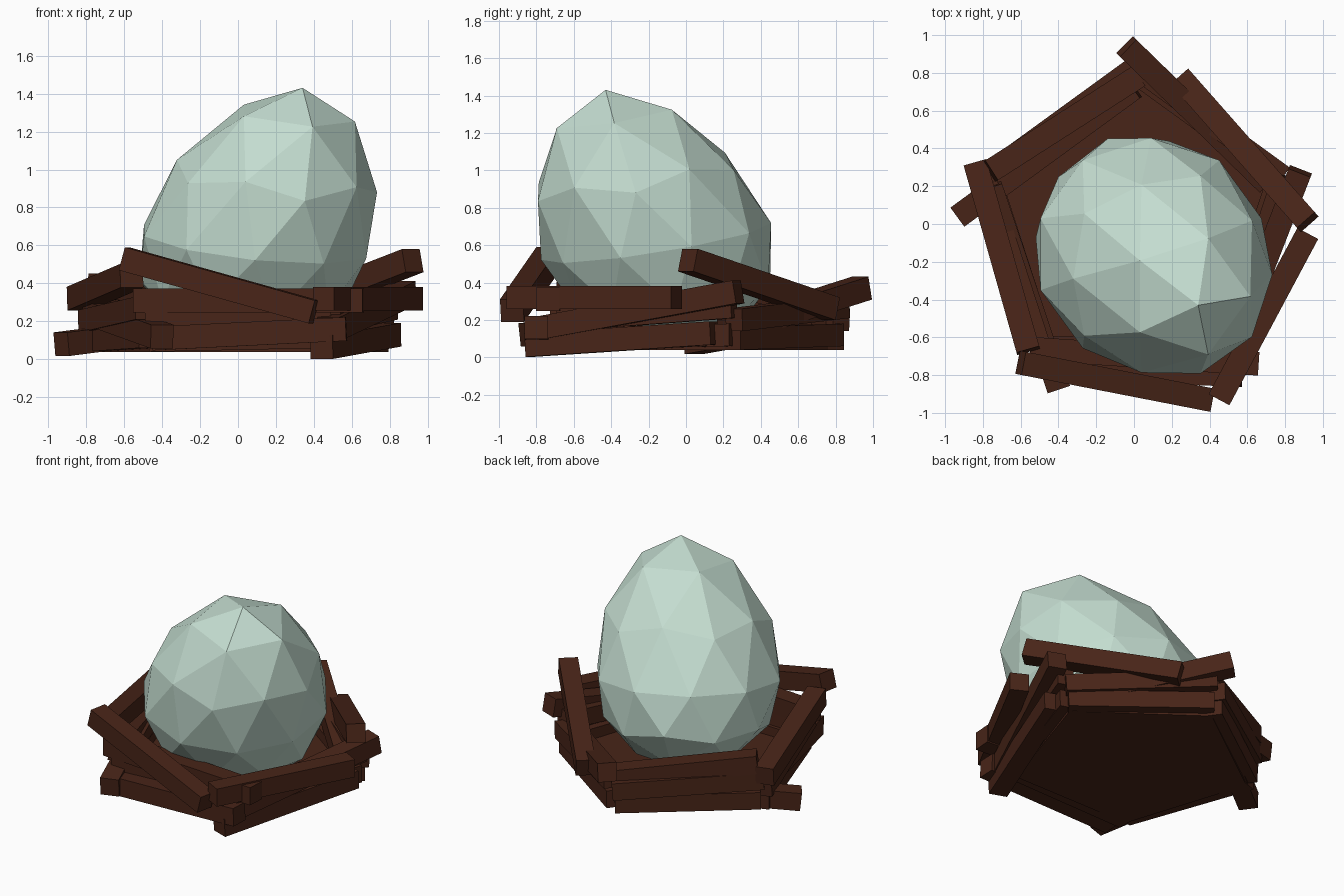
import bpy, bmesh, math
from mathutils import Vector, Matrix

if "Cube" in bpy.data.objects:
    bpy.data.objects.remove(bpy.data.objects["Cube"])


def material(name, rgb):
    m = bpy.data.materials.new(name)
    m.diffuse_color = (*rgb, 1)
    m.use_nodes = True
    m.node_tree.nodes["Principled BSDF"].inputs["Base Color"].default_value = m.diffuse_color
    return m


shell = material("pale_green_shell", (0.55, 0.72, 0.63))
bark = material("dark_brown_wood", (0.065, 0.018, 0.009))


def finish(bm, name, mat):
    me = bpy.data.meshes.new(name)
    bmesh.ops.recalc_face_normals(bm, faces=bm.faces)
    bm.to_mesh(me)
    bm.free()
    ob = bpy.data.objects.new(name, me)
    ob.data.materials.append(mat)
    bpy.context.collection.objects.link(ob)
    return ob


def beam(name, a, b, w=0.125, h=0.125, roll=0.0):
    """Square timber running between the end centres a and b."""
    a, b = Vector(a), Vector(b)
    x = (b - a).normalized()
    y = Vector((0, 0, 1)).cross(x).normalized()
    z = x.cross(y)
    rot = Matrix((x, y, z)).transposed().to_4x4()
    bm = bmesh.new()
    bmesh.ops.create_cube(bm, size=1)
    for v in bm.verts:
        v.co = Vector((v.co.x * (b - a).length, v.co.y * w, v.co.z * h))
    mat = Matrix.Translation((a + b) / 2) @ rot @ Matrix.Rotation(math.radians(roll), 4, 'X')
    bmesh.ops.transform(bm, matrix=mat, verts=bm.verts)
    return finish(bm, name, bark)


# Egg: icosphere stretched towards the top, leaning to the front right
bm = bmesh.new()
bmesh.ops.create_icosphere(bm, subdivisions=2, radius=1)
for v in bm.verts:
    x, y, t = v.co.x * 0.615, v.co.y * 0.615, v.co.z
    rise = 0.62 * t + 0.19 * t * t if t > 0 else 0.58 * t
    v.co = (0.09 + 0.17 * t + 0.08 * t * t + x,
            -0.16 - 0.22 * t - 0.05 * t * t + y,
            0.62 + rise - 0.1 * x + 0.16 * y)
finish(bm, "egg", shell)

# Nest floor: pentagonal slab
bm = bmesh.new()
bmesh.ops.create_cone(bm, cap_ends=True, segments=5, radius1=0.78, radius2=0.78, depth=0.06)
top = max(bm.verts, key=lambda v: v.co.y).co
turn = math.pi / 2 - math.atan2(top.y, top.x)
bmesh.ops.transform(bm, matrix=Matrix.Translation((0, 0, 0.07)) @ Matrix.Rotation(turn, 4, 'Z'),
                    verts=bm.verts)
finish(bm, "nest_floor", bark)

# Inner courses of timber along the five sides
for i in range(5):
    for k, (r, z0, z1) in enumerate(((0.80, 0.10, 0.12), (0.83, 0.20, 0.27))):
        p, q = (math.radians(90 + 72 * j) for j in (i, i + 1))
        beam(f"inner_timber_{i}_{k}",
             (r * math.cos(p), r * math.sin(p), z0),
             (r * math.cos(q), r * math.sin(q), z1), 0.11, 0.12)

# Loose outer timbers, laid over each other
timbers = {
    "front_top": ((-0.60, -0.735, 0.53), (0.40, -0.93, 0.25)),
    "right_top": ((0.45, -0.93, 0.32), (0.92, -0.05, 0.32)),
    "back_right_top": ((0.92, 0.01, 0.52), (0.25, 0.77, 0.26)),
    "back_left_top": ((-0.76, 0.28, 0.39), (0.02, 0.78, 0.27)),
    "left_top": ((-0.84, 0.32, 0.32), (-0.56, -0.67, 0.44)),
    "front_middle": ((-0.55, -0.66, 0.31), (0.66, -0.74, 0.31)),
    "right_middle": ((0.88, 0.28, 0.35), (0.48, -0.75, 0.16)),
    "back_right_middle": ((-0.04, 0.94, 0.37), (0.70, 0.22, 0.14)),
    "left_low": ((-0.40, -0.87, 0.12), (-0.76, 0.20, 0.25)),
    "front_low": ((-0.45, -0.76, 0.11), (0.57, -0.80, 0.16)),
    "right_low": ((0.44, -0.84, 0.065), (0.80, 0.15, 0.13)),
    "back_left_low": ((-0.93, 0.04, 0.08), (0.00, 0.72, 0.20)),
}
for n, (a, b) in timbers.items():
    beam(n + "_timber", a, b)
